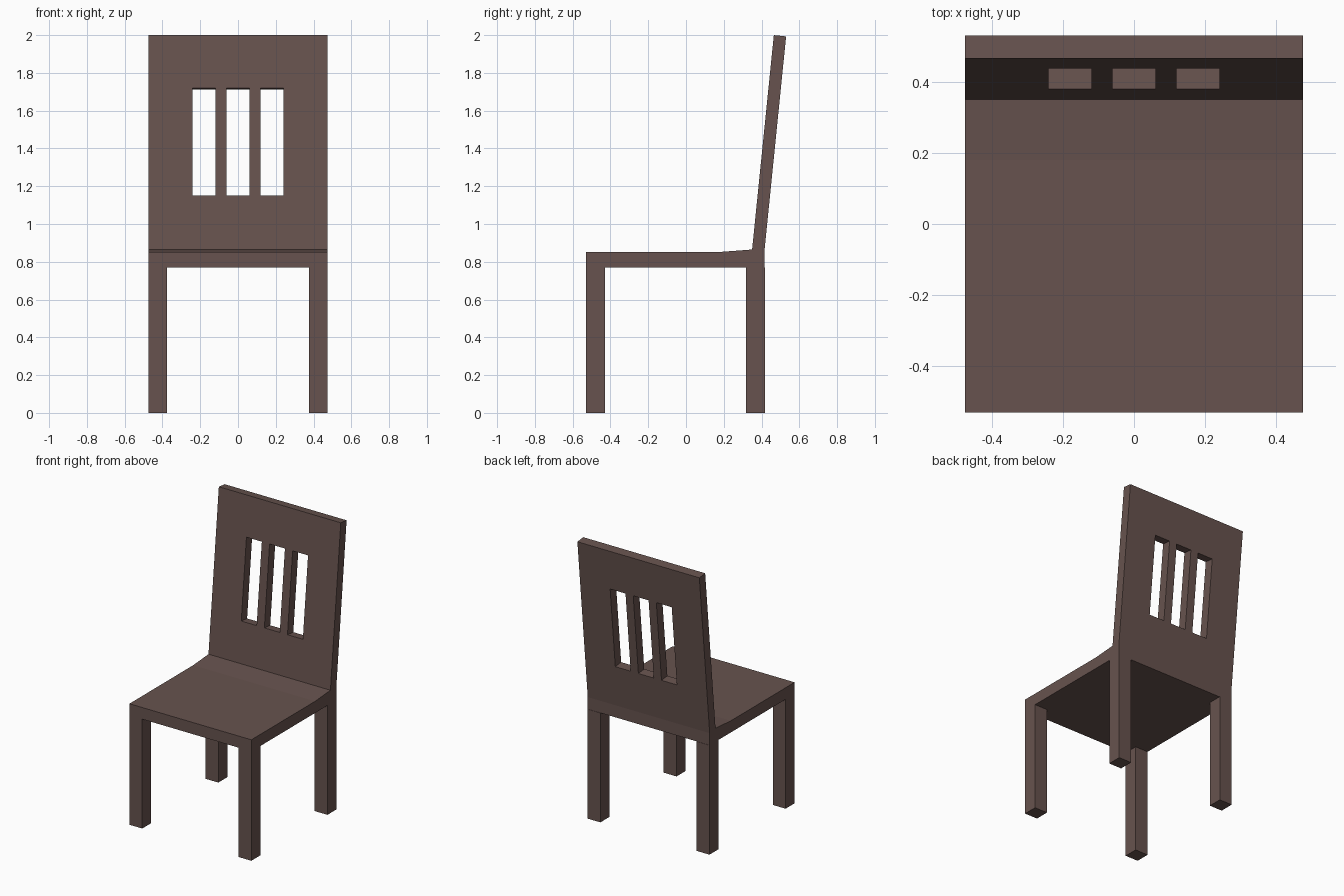
import bpy, bmesh, math
from mathutils import Matrix

if "Cube" in bpy.data.objects:
    bpy.data.objects.remove(bpy.data.objects["Cube"])

HALF_W = 0.475

brown = bpy.data.materials.new("dark brown wood")
brown.diffuse_color = (0.135, 0.086, 0.077, 1.0)
brown.use_nodes = True
brown.node_tree.nodes["Principled BSDF"].inputs["Base Color"].default_value = brown.diffuse_color


def add_object(name, bm):
    bmesh.ops.recalc_face_normals(bm, faces=bm.faces)
    me = bpy.data.meshes.new(name)
    bm.to_mesh(me)
    bm.free()
    me.materials.append(brown)
    ob = bpy.data.objects.new(name, me)
    bpy.context.collection.objects.link(ob)
    return ob


def box(name, lo, hi):
    bm = bmesh.new()
    size = [h - l for l, h in zip(lo, hi)]
    mid = [(h + l) / 2 for l, h in zip(lo, hi)]
    bmesh.ops.create_cube(bm, size=1.0, matrix=Matrix.Translation(mid) @ Matrix.Diagonal((*size, 1)))
    return add_object(name, bm)


def extrude_profile(name, pts):
    """Extrude a (y, z) side profile across the full chair width."""
    bm = bmesh.new()
    face = bm.faces.new([bm.verts.new((-HALF_W, y, z)) for y, z in pts])
    new = bmesh.ops.extrude_face_region(bm, geom=[face])["geom"]
    verts = [g for g in new if isinstance(g, bmesh.types.BMVert)]
    bmesh.ops.translate(bm, verts=verts, vec=(2 * HALF_W, 0, 0))
    return add_object(name, bm)


# Seat and leaning back share one side profile
body = extrude_profile("seat_and_back", [
    (-0.53, 0.77), (0.415, 0.77), (0.415, 0.855), (0.53, 1.993),
    (0.465, 2.0), (0.35, 0.865), (0.18, 0.852), (-0.53, 0.852)])

# Three slots cut square to the leaning back
lean = math.atan2(0.115, 1.135)
for i in (-1, 0, 1):
    cutter = box(f"slot_cutter_{i + 2}", (-0.06, -0.15, -0.286), (0.06, 0.15, 0.286))
    cutter.location = (0.18 * i, 0.44, 1.431)
    cutter.rotation_euler = (-lean, 0, 0)
    cutter.hide_render = True
    cutter.hide_viewport = True
    cutter.display_type = 'WIRE'
    mod = body.modifiers.new("slot", 'BOOLEAN')
    mod.operation = 'DIFFERENCE'
    mod.solver = 'EXACT'
    mod.object = cutter

# Four square legs
for pos, y in (("front", -0.53), ("back", 0.317)):
    for side, x in (("left", -HALF_W), ("right", HALF_W - 0.1)):
        box(f"{pos}_leg_{side}", (x, y, 0), (x + 0.1, y + 0.1, 0.77))
